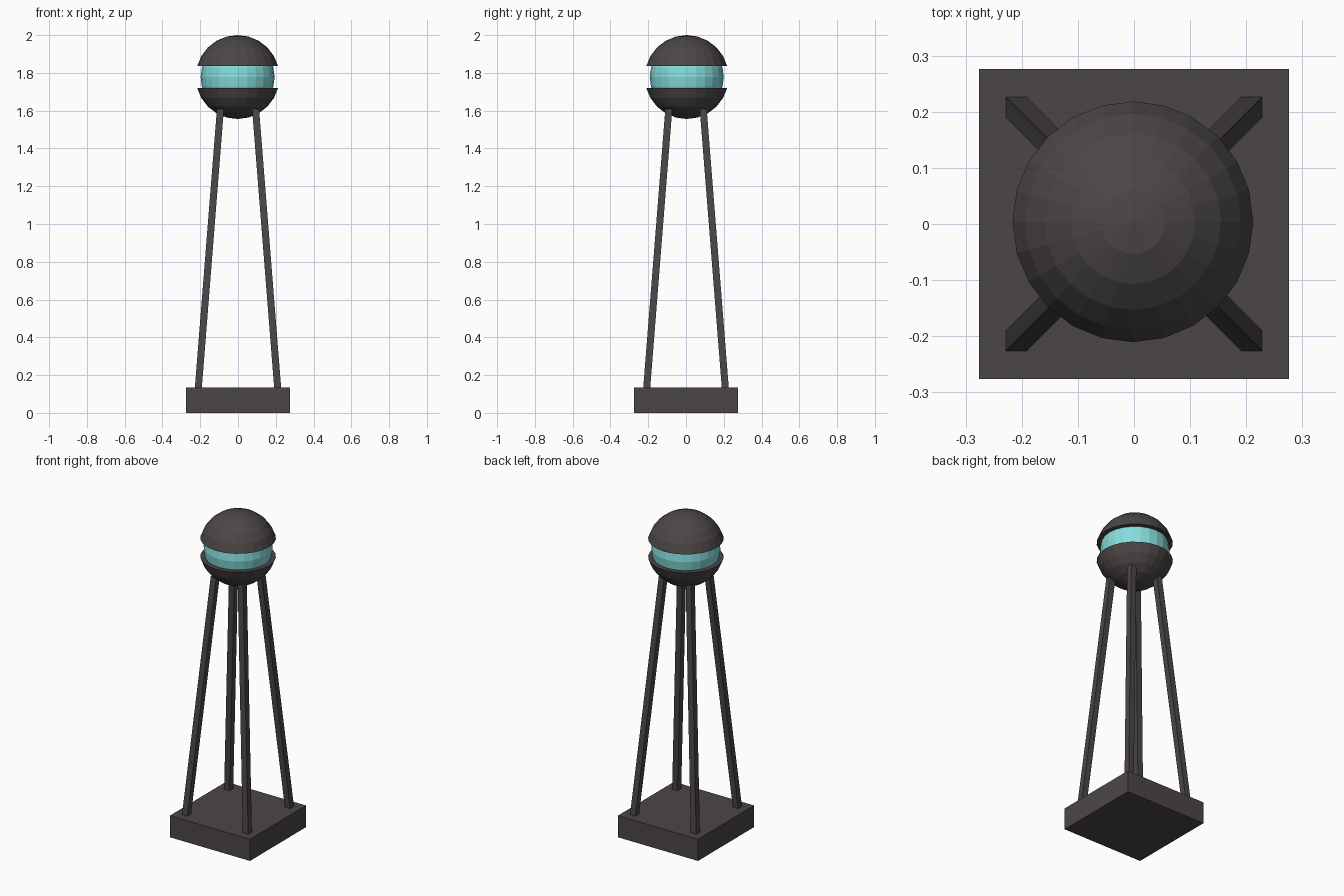
import bpy, bmesh
from mathutils import Vector

cube = bpy.data.objects.get("Cube")
if cube:
    bpy.data.objects.remove(cube, do_unlink=True)


def material(name, color):
    mat = bpy.data.materials.new(name)
    mat.use_nodes = True
    mat.diffuse_color = color
    mat.node_tree.nodes["Principled BSDF"].inputs["Base Color"].default_value = color
    return mat


charcoal = material("charcoal metal", (0.07, 0.062, 0.06, 1))
teal = material("teal glass", (0.24, 0.72, 0.72, 1))


def add_object(name, bm, mat, location=(0, 0, 0)):
    bmesh.ops.recalc_face_normals(bm, faces=bm.faces)
    mesh = bpy.data.meshes.new(name)
    bm.to_mesh(mesh)
    bm.free()
    mesh.materials.append(mat)
    obj = bpy.data.objects.new(name, mesh)
    obj.location = location
    bpy.context.collection.objects.link(obj)
    return obj


def box(name, bottom, top, width):
    """Square bar whose ends stay level and axis-aligned, even when it leans."""
    bm = bmesh.new()
    bmesh.ops.create_cube(bm, size=1)
    for v in bm.verts:
        end = Vector(top if v.co.z > 0 else bottom)
        v.co = end + Vector((v.co.x * width, v.co.y * width, 0))
    return add_object(name, bm, charcoal)


RADIUS, INNER = 0.222, 0.196
CENTER = (-0.002, 0.004, 2 - RADIUS)


def sphere(radius):
    bm = bmesh.new()
    bmesh.ops.create_uvsphere(bm, u_segments=24, v_segments=12, radius=radius)
    return bm


def dome(name, side):
    """Sphere cap cut one ring from the equator, with a ledge running inward."""
    bm = sphere(RADIUS)
    cut = [v for v in bm.verts if v.co.z * side < RADIUS * 0.2]
    bmesh.ops.delete(bm, geom=cut, context='VERTS')
    rim = [e for e in bm.edges if e.is_boundary]
    ring = bmesh.ops.extrude_edge_only(bm, edges=rim)["geom"]
    for v in ring:
        if isinstance(v, bmesh.types.BMVert):
            v.co.xy *= 0.8
    return add_object(name, bm, charcoal, CENTER)


# Plinth
box("base", (0, 0, 0), (0, 0, 0.135), 0.553)

# Four leaning legs
for x_name, sx in (("left", 1), ("right", -1)):
    for y_name, sy in (("front", -1), ("back", 1)):
        box(f"{y_name}_{x_name}_leg", (sx * 0.211, sy * 0.209, 0.12),
            (sx * 0.093, sy * 0.091, 1.61), 0.037)

# Split globe with a lit core between the two caps
dome("upper_dome", 1)
dome("lower_dome", -1)
add_object("glowing_core", sphere(INNER), teal, CENTER)
